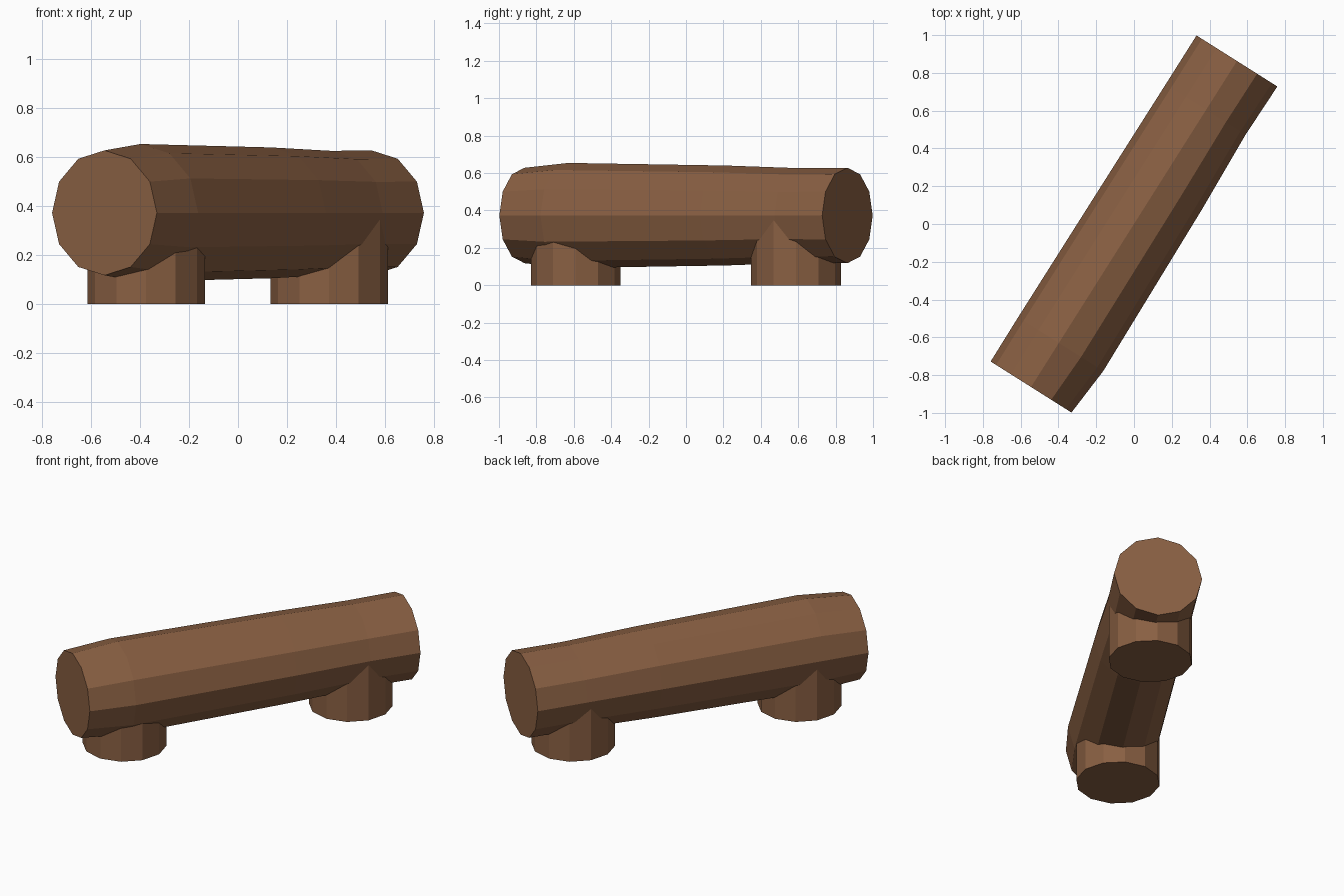
import bpy, bmesh, math
from mathutils import Vector

if "Cube" in bpy.data.objects:
    bpy.data.objects.remove(bpy.data.objects["Cube"])

SIDES = 12
wood = bpy.data.materials.new("brown_wood")
wood.diffuse_color = (0.25, 0.115, 0.055, 1)
wood.use_nodes = True
wood.node_tree.nodes["Principled BSDF"].inputs["Base Color"].default_value = wood.diffuse_color


def loft(name, rings):
    """Skin a stack of equal-length point rings and cap both ends."""
    bm = bmesh.new()
    loops = [[bm.verts.new(p) for p in ring] for ring in rings]
    for a, b in zip(loops, loops[1:]):
        for i in range(SIDES):
            j = (i + 1) % SIDES
            bm.faces.new((a[i], a[j], b[j], b[i]))
    bm.faces.new(loops[0])
    bm.faces.new(loops[-1])
    bmesh.ops.recalc_face_normals(bm, faces=bm.faces)
    mesh = bpy.data.meshes.new(name)
    bm.to_mesh(mesh)
    bm.free()
    mesh.materials.append(wood)
    obj = bpy.data.objects.new(name, mesh)
    bpy.context.collection.objects.link(obj)
    return obj


# Log: slightly uneven 12-sided trunk lying diagonally
axis = Vector((0.545, 0.863, 0))
side = Vector((axis.y, -axis.x, 0)).normalized()
stations = [  # position along axis, left radius, right radius, up/down radius
    (-1.0, 0.253, 0.253, 0.255),
    (-0.73, 0.255, 0.278, 0.281),
    (0.25, 0.254, 0.263, 0.267),
    (0.70, 0.253, 0.247, 0.253),
    (1.0, 0.253, 0.253, 0.255),
]
rings = []
for t, left, right, up in stations:
    ring = []
    for i in range(SIDES):
        a = 2 * math.pi * i / SIDES
        c, s = math.cos(a), math.sin(a)
        r = right if c > 0 else left
        ring.append(axis * t + side * (c * r) + Vector((0, 0, 0.373 + s * up)))
    rings.append(ring)
loft("log", rings)

# Feet: two short stumps running up into the log
for name, x, y in (("front_foot", -0.375, -0.59), ("back_foot", 0.372, 0.588)):
    loft(name, [[(x + 0.24 * math.cos(2 * math.pi * i / SIDES),
                  y + 0.24 * math.sin(2 * math.pi * i / SIDES), z)
                 for i in range(SIDES)] for z in (0, 0.35)])
